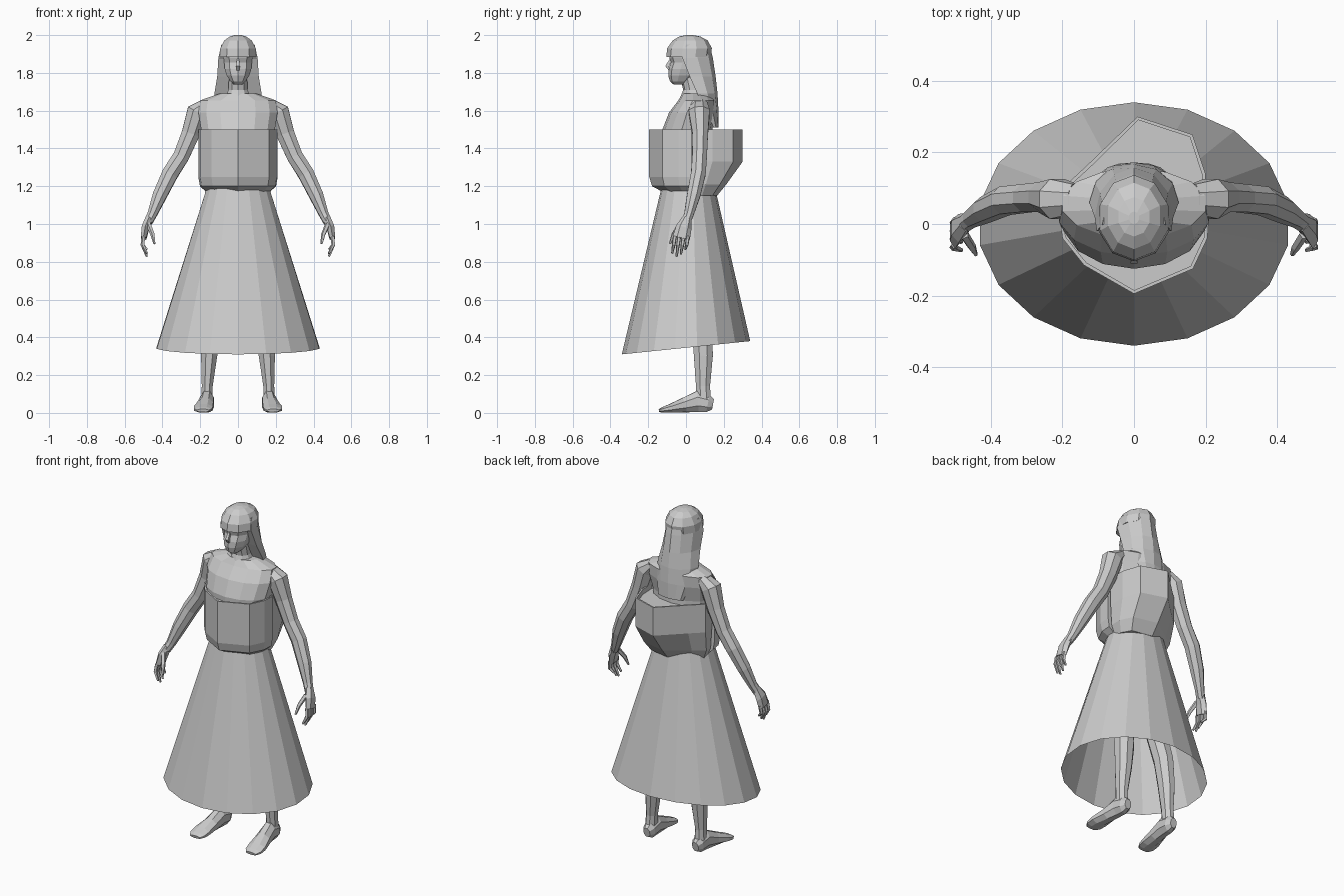
import bpy, bmesh, math
from mathutils import Vector

mat = bpy.data.materials.new("plain grey")
mat.diffuse_color = (0.6, 0.6, 0.6, 1)


def skin(name, rings, cap_start=True, cap_end=True, rim=0):
    """Join closed rings of points with flat faces; rim sinks the first cap."""
    bm = bmesh.new()
    vs = [[bm.verts.new(p) for p in r] for r in rings]
    n = len(vs[0])
    for a, b in zip(vs, vs[1:]):
        for i in range(n):
            j = (i + 1) % n
            bm.faces.new((a[i], a[j], b[j], b[i]))
    first = bm.faces.new(vs[0]) if cap_start else None
    if cap_end:
        bm.faces.new(vs[-1])
    bmesh.ops.recalc_face_normals(bm, faces=bm.faces[:])
    if rim:
        bmesh.ops.inset_region(bm, faces=[first], thickness=rim)
        ext = bmesh.ops.extrude_face_region(bm, geom=[first])
        low = [g for g in ext["geom"] if isinstance(g, bmesh.types.BMVert)]
        bmesh.ops.translate(bm, verts=low, vec=(0, 0, -0.03))
        if first.is_valid:
            bmesh.ops.delete(bm, geom=[first], context='FACES_ONLY')
    me = bpy.data.meshes.new(name)
    bm.to_mesh(me)
    bm.free()
    me.materials.append(mat)
    ob = bpy.data.objects.new(name, me)
    bpy.context.collection.objects.link(ob)
    return ob


def loft(name, levels, n=12, **kw):
    """Horizontal oval rings: (z, half width, front y, back y)."""
    rings = []
    for z, rx, yf, yb in levels:
        c, ry = (yf + yb) / 2, (yb - yf) / 2
        rings.append([(rx * math.sin(math.tau * i / n),
                       c - ry * math.cos(math.tau * i / n), z) for i in range(n)])
    return skin(name, rings, **kw)


def tube(name, path, side=1, n=8):
    """Oval rings square to a path: (x, y, z, half width, half depth)."""
    pts = [Vector((side * p[0], p[1], p[2])) for p in path]
    rings = []
    for i, p in enumerate(path):
        t = (pts[min(i + 1, len(pts) - 1)] - pts[max(i - 1, 0)]).normalized()
        u = (Vector((1, 0, 0)) - t * t.x).normalized()
        v = t.cross(u)
        rings.append([pts[i] + u * p[3] * math.cos(math.tau * (k + .5) / n)
                      + v * p[4] * math.sin(math.tau * (k + .5) / n) for k in range(n)])
    return skin(name, rings)


# Skirt: open cone with a hem that dips at the front
skirt = []
for z, rx, ry, cy, tilt in ((1.2, .165, .14, .012, 0), (.345, .437, .34, 0, .035)):
    ring = []
    for i in range(18):
        a = math.tau * i / 18
        ring.append((rx * math.sin(a), cy - ry * math.cos(a), z - tilt * math.cos(a)))
    skirt.append(ring)
skin("skirt", skirt, cap_start=False, cap_end=False)

# Torso and neck
loft("torso", [(1.13, .15, -.12, .14), (1.3, .175, -.12, .15), (1.5, .2, -.125, .14),
               (1.59, .215, -.09, .155), (1.655, .205, -.04, .155), (1.69, .1, -.02, .13)], n=14)
loft("neck", [(1.67, .07, -.03, .11), (1.71, .053, -.015, .085), (1.8, .05, -.035, .07)], n=10)

# Baskets on the chest and the back, with sunken tops
front_plan = [(-.21, .03), (-.2, -.04), (-.14, -.115), (0, -.195), (.165, -.125), (.205, -.04), (.21, .03)]
back_plan = [(.2, .04), (.2, .14), (.163, .25), (.01, .3), (-.13, .165), (-.2, .1), (-.2, .04)]


def basket(name, plan, levels):
    skin(name, [[(x * sx, .03 + (y - .03) * sy, z) for x, y in plan]
                for z, sx, sy in levels], rim=.01)


basket("chest_basket", front_plan, [(1.5, 1, 1), (1.25, 1, 1), (1.2, .96, .93), (1.16, .75, .6)])
basket("back_basket", back_plan, [(1.5, 1, 1), (1.33, 1, 1), (1.21, .95, .68), (1.15, .82, .5)])

# Head: face, nose, cap of hair and long hair at the back
loft("face", [(1.92, .085, -.09, .1), (1.88, .08, -.088, .1), (1.855, .077, -.08, .1),
              (1.82, .074, -.092, .09), (1.785, .062, -.094, .07), (1.755, .042, -.085, .03),
              (1.738, .022, -.065, .01)], n=10)
tube("nose", [(0, -.08, 1.872, .007, .008), (0, -.1, 1.835, .014, .014),
              (0, -.088, 1.815, .01, .006)], n=4)
loft("hair_cap", [(1.885, .102, -.104, .13), (1.93, .099, -.1, .137), (1.972, .076, -.07, .115),
                  (1.993, .045, -.035, .075), (2.0, .015, .0, .035)], n=10)

drape = []
for z, rx, yf, yb in ((1.95, .088, 0, .125), (1.88, .104, -.02, .142), (1.78, .11, .02, .157),
                      (1.69, .125, .06, .167), (1.6, .11, .11, .172), (1.51, .085, .145, .172)):
    arc = [math.pi * i / 6 for i in range(7)]
    drape.append([(rx * math.cos(a), yf + (yb - yf) * math.sin(a), z) for a in arc])
skin("long_hair", drape)

# Mirrored limbs
for s, tag in ((-1, "right"), (1, "left")):
    tube(tag + "_arm", [(.165, .07, 1.64, .03, .045), (.215, .07, 1.595, .06, .06),
                        (.25, .075, 1.48, .052, .045), (.3, .072, 1.36, .046, .042),
                        (.36, .065, 1.265, .046, .042), (.415, .04, 1.15, .04, .038),
                        (.455, .015, 1.05, .027, .027), (.475, 0, 1.01, .024, .026)], s)
    tube(tag + "_hand", [(.47, .005, 1.03, .022, .026), (.49, -.012, .98, .023, .042),
                         (.5, -.025, .925, .017, .046)], s, 6)
    # Four fingers fan out, then the thumb
    for k in range(4):
        y, tip = .01 - .023 * k, (.865, .84, .828, .845)[k]
        tube(f"{tag}_finger_{k + 1}", [(.5, y, .935, .011, .011), (.505, y - .006, .89, .011, .01),
                                       (.482, y - .014, tip, .006, .006)], s, 5)
    tube(tag + "_thumb", [(.475, -.03, 1.0, .014, .014), (.452, -.065, .945, .012, .012),
                          (.442, -.085, .895, .006, .006)], s, 5)
    tube(tag + "_leg", [(.085, .03, 1.15, .08, .09), (.1, .03, .9, .085, .09),
                        (.12, .05, .62, .06, .062), (.14, .085, .45, .055, .06),
                        (.153, .092, .3, .046, .054), (.163, .09, .14, .031, .04),
                        (.165, .095, .05, .034, .042)], s)
    tube(tag + "_foot", [(.162, .143, .045, .022, .03), (.162, .115, .05, .038, .05),
                         (.165, .06, .06, .04, .06), (.173, -.01, .041, .046, .042),
                         (.183, -.08, .025, .055, .025), (.186, -.12, .017, .052, .016),
                         (.186, -.143, .012, .035, .009)], s)
